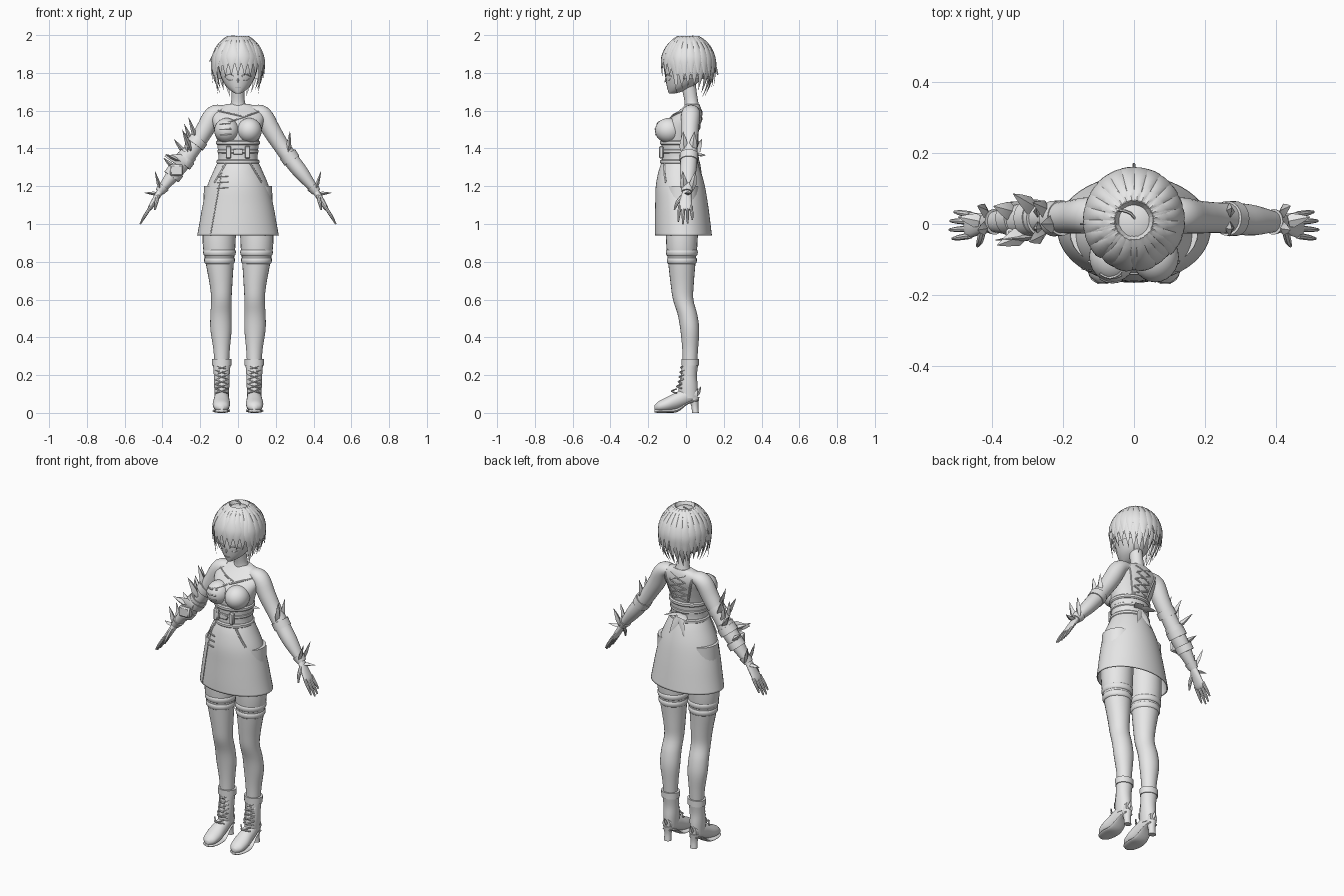
import bpy, bmesh, random
from math import sin, cos, pi, radians, sqrt
from mathutils import Vector
from mathutils.bvhtree import BVHTree

random.seed(4)
cube = bpy.data.objects.get("Cube")
if cube:
    bpy.data.objects.remove(cube, do_unlink=True)

grey = bpy.data.materials.new("light grey")
grey.use_nodes = True
grey.diffuse_color = (.8, .8, .8, 1)
grey.node_tree.nodes["Principled BSDF"].inputs["Base Color"].default_value = (.8, .8, .8, 1)

UP = Vector((0, 0, 1))
FRONT = Vector((0, -1, 0))
ACROSS = Vector((0, 1, 0))
surfaces = []


def finish(name, bm):
    bmesh.ops.recalc_face_normals(bm, faces=bm.faces)
    mesh = bpy.data.meshes.new(name)
    bm.to_mesh(mesh)
    bm.free()
    mesh.materials.append(grey)
    obj = bpy.data.objects.new(name, mesh)
    bpy.context.collection.objects.link(obj)
    return obj


def smooth(rows, steps):
    """Pass a Catmull-Rom curve through rows of equal length."""
    rows = [rows[0]] + list(rows) + [rows[-1]]
    out = []
    for i in range(1, len(rows) - 2):
        for k in range(steps):
            t = k / steps
            out.append([b + t * ((c - a) + t * ((2*a - 5*b + 4*c - d) + t * (3*(b - c) + d - a))) / 2
                        for a, b, c, d in zip(*rows[i - 1:i + 3])])
    return out + [list(rows[-1])]


def loft(name, rows, tangent=None, axis=ACROSS, sides=24, steps=4, side=1, cap=True, keep=False):
    """Skin elliptical sections (x, y, z, radius a, radius b) along a path."""
    rows = smooth(rows, steps) if steps > 1 else rows
    centres = [Vector(r[:3]) for r in rows]
    bm = bmesh.new()
    rings = []
    for i, (c, r) in enumerate(zip(centres, rows)):
        t = tangent or (centres[min(i + 1, len(rows) - 1)] - centres[max(i - 1, 0)]).normalized()
        a = axis.cross(t).normalized()
        b = t.cross(a)
        ring = []
        for k in range(sides):
            w = 2 * pi * k / sides
            p = c + a * max(r[3], .0006) * cos(w) + b * max(r[4], .0006) * sin(w)
            p.x *= side
            ring.append(bm.verts.new(p))
        rings.append(ring)
    for r, s in zip(rings, rings[1:]):
        for k in range(sides):
            n = (k + 1) % sides
            bm.faces.new((r[k], r[n], s[n], s[k]))
    if cap:
        bm.faces.new(rings[0])
        bm.faces.new(rings[-1])
    if keep:
        bm.normal_update()
        surfaces.append(BVHTree.FromBMesh(bm))
    return finish(name, bm)


def profile(name, rows, **kw):
    """Horizontal body sections given as (z, front y, back y, half width)."""
    return loft(name, [(0, (f + b) / 2, z, w, (b - f) / 2) for z, f, b, w in rows],
                tangent=UP, sides=48, **kw)


def tube(name, points, radius=.004, side=1, steps=3):
    return loft(name, [(*p, radius, radius) for p in points], sides=6, steps=steps, side=side,
                axis=Vector((.3, .8, .5)).normalized())


def hug(points, back=False):
    """Drop (x, z) points onto the clothes from the front or the back."""
    out, d = [], (-1 if back else 1)
    for x, z in points:
        hits = [h[0] for h in (s.ray_cast(Vector((x, -d, z)), Vector((0, d, 0))) for s in surfaces) if h[0]]
        if hits:
            out.append(min(hits, key=lambda h: h.y * d))
    return out


def line(a, b, n=7):
    return [tuple(p + (q - p) * i / n for p, q in zip(a, b)) for i in range(n + 1)]


def blade(name, base, tip, width=.025, thick=.006, side=1, axis=ACROSS):
    """Pointed leaf plate."""
    a, b = Vector(base), Vector(tip)
    rows = [(*a.lerp(b, t), thick * w, width * w) for t, w in ((0, .5), (.35, 1), (.7, .55), (1, .02))]
    loft(name, rows, sides=4, steps=1, side=side, axis=axis)


def box(name, centre, size):
    bm = bmesh.new()
    bmesh.ops.create_cube(bm, size=1)
    for v in bm.verts:
        v.co = Vector([c + s * p for c, s, p in zip(centre, size, v.co)])
    bmesh.ops.bevel(bm, geom=bm.edges[:], offset=min(size) * .2, segments=1, affect='EDGES')
    finish(name, bm)


def ball(name, centre, radii):
    bm = bmesh.new()
    bmesh.ops.create_uvsphere(bm, u_segments=24, v_segments=16, radius=1)
    for v in bm.verts:
        v.co = Vector([c + r * p for c, r, p in zip(centre, radii, v.co)])
    surfaces.append(BVHTree.FromBMesh(bm))
    return finish(name, bm)


# Torso, bust and neck
profile("torso", [(1.25, -.13, .07, .12), (1.33, -.12, .05, .1), (1.4, -.115, .05, .102),
                  (1.46, -.125, .06, .115), (1.52, -.115, .075, .13), (1.57, -.075, .085, .14),
                  (1.61, -.025, .08, .12), (1.635, 0, .07, .06)], keep=True)
for s in (1, -1):
    ball("bust", (s * .06, -.092, 1.495), (.066, .072, .066))
loft("neck", [(0, .035, 1.6, .055, .045), (0, .028, 1.65, .036, .036), (0, .01, 1.75, .036, .04)], tangent=UP)

# Corset belt with raised rims
profile("corset_belt", [(1.325, -.128, .058, .106), (1.36, -.127, .056, .104), (1.43, -.132, .062, .11)], keep=True)
for z, f, b, w in ((1.33, -.137, .066, .113), (1.385, -.133, .062, .109), (1.43, -.138, .069, .116)):
    profile("belt_rim", [(z - .012, f + .006, b - .006, w - .006), (z - .006, f, b, w),
                         (z + .006, f, b, w), (z + .012, f + .006, b - .006, w - .006)], steps=1)

# Flared open skirt
skirt = profile("skirt", [(1.33, -.128, .058, .106), (1.28, -.145, .078, .13), (1.2, -.16, .1, .163),
                          (1.1, -.163, .117, .187), (1, -.165, .13, .205), (.94, -.165, .137, .216)],
                cap=False, keep=True)
thickness = skirt.modifiers.new("thickness", 'SOLIDIFY')
thickness.thickness = .006
tube("skirt_overlap", hug(line((-.08, 1.31), (-.145, .945))), .003)
for z in (1.25, 1.22, 1.19):
    tube("skirt_lace", hug(line((-.11, z), (-.05, z + .004))), .004)

# Bodice straps, laces, buckles and hip chain
tube("diagonal_strap", hug(line((.125, 1.6), (-.07, 1.53))), .005)
tube("neckline_trim", hug(line((-.11, 1.6), (.02, 1.57))), .005)
for z in (1.47, 1.5, 1.53):
    tube("bodice_lace", hug(line((-.095, z), (-.035, z + .004))), .004)
for x in (-.05, .05):
    box("buckle", (x, -.131, 1.38), (.028, .022, .065))
box("belt_plate", (0, -.137, 1.383), (.05, .012, .03))
for s in (1, -1):
    tube("hip_chain", hug(line((s * .065, 1.32), (s * .125, 1.22))), .006)
    tube("back_strap", hug(line((s * .09, 1.6), (s * .045, 1.44)), True), .006)
    for z in (1.45, 1.49, 1.53, 1.57):
        tube("back_lace", hug(line((s * .05, z), (s * -.05, z + .04)), True), .004)
    # Bow behind the waist
    blade("bow_loop", (0, .06, 1.37), (s * .075, .1, 1.36), .03, .008)
    blade("bow_tail", (0, .06, 1.36), (s * .05, .085, 1.25), .006, .02)

# Head and face
loft("head", [(0, -.078, 1.69, .01, .012), (0, -.055, 1.703, .035, .04), (0, -.028, 1.735, .068, .075),
              (0, -.01, 1.79, .095, .1), (0, 0, 1.85, .104, .105), (0, .005, 1.92, .09, .095),
              (0, .01, 1.97, .04, .045)], tangent=UP, keep=True)
blade("nose", (0, -.098, 1.775), (0, -.114, 1.748), .008, .007)
tube("mouth", hug(line((-.016, 1.722), (.016, 1.722))), .002)
for s in (1, -1):
    tube("upper_eyelid", hug([(s * .02, 1.782), (s * .038, 1.793), (s * .055, 1.79), (s * .068, 1.78)]), .004)
    tube("lower_eyelid", hug([(s * .028, 1.763), (s * .045, 1.76), (s * .06, 1.768)]), .002)

# Hair cap, leaving the face open
bm = bmesh.new()
bmesh.ops.create_uvsphere(bm, u_segments=32, v_segments=24, radius=1)
bmesh.ops.delete(bm, geom=[f for f in bm.faces if f.calc_center_median().z < -.5 or
                           (f.calc_center_median().z < .1 and f.calc_center_median().y < -.1)], context='FACES')
for v in bm.verts:
    v.co = Vector((v.co.x * .129, v.co.y * .133 + .008, v.co.z * .145 + 1.84))
finish("hair_cap", bm)


def lock(angle, tip, width, lift=1.0, tuck=.3):
    """Hair lock from the crown over the skull to its pointed tip."""
    ca, sa, rows = sin(radians(angle)), -cos(radians(angle)), []
    for t in (0, .2, .4, .6, .75, .9, 1):
        z = 1.985 - (1.985 - tip) * t ** 1.5
        h = (z - 1.84) / .155
        r = sqrt(max(0, 1 - h * h)) if h > 0 else 1 - tuck * h * h
        r *= lift
        w = width * (.4 + t if t < .6 else 2.5 * (1 - t))
        rows.append((ca * .131 * r, sa * .137 * r + .01, z, .012 * (1.03 - t), w))
    loft("hair_lock", rows, sides=8, axis=Vector((-sa, ca, 0)), steps=3)


for a in range(-180, 180, 15):
    front = abs(a) < 50
    tip = 1.775 + .012 * random.random() if front else 1.69 + .04 * random.random()
    if abs(a) > 120:
        tip -= .02
    lock(a, tip, .03, 1 + .05 * random.random(), .12 if front else .32)
    if not front:
        lock(a + 7, tip + .05, .026, 1.07, .12)
for a in (-62, 62):
    lock(a, 1.69, .026, 1.02, .1)
tube("top_curl", [(.01, 0, 1.97), (-.01, .03, 1.992), (-.05, .04, 1.99), (-.075, .03, 1.965)], .004)
tube("stray_side_hair", [(-.05, 0, 1.96), (-.11, 0, 1.93), (-.15, 0, 1.86)], .003)
tube("stray_back_hair", [(0, .08, 1.95), (0, .14, 1.89), (0, .168, 1.79)], .004)

for s in (1, -1):
    # Arms and hands
    loft("arm", [(.075, .03, 1.6, .03, .04), (.13, .025, 1.58, .046, .05), (.175, .02, 1.5, .048, .047),
                 (.225, .018, 1.42, .043, .043), (.285, .015, 1.335, .042, .044), (.34, .01, 1.265, .038, .042),
                 (.415, .005, 1.17, .019, .023)], side=s)
    loft("palm", [(.41, .005, 1.175, .018, .022), (.435, 0, 1.135, .016, .03), (.462, -.003, 1.09, .013, .036),
                  (.472, -.003, 1.075, .008, .03)], side=s, sides=16)
    for k, reach in enumerate((.86, 1, .96, .76)):
        y = -.033 + .02 * k
        loft("finger", [(.46, y, 1.095, .009, .009), (.46 + .035 * reach, y * 1.15, 1.095 - .055 * reach, .008, .008),
                        (.46 + .058 * reach, y * 1.25, 1.095 - .095 * reach, .004, .004)], side=s, sides=8)
    loft("thumb", [(.425, -.015, 1.15, .01, .012), (.432, -.045, 1.115, .01, .01), (.44, -.062, 1.075, .004, .004)],
         side=s, sides=8)
    # Cuffs and pointed flares at elbow and wrist
    loft("sleeve_cuff", [(.262, .016, 1.37, .048, .049), (.285, .015, 1.335, .047, .049)], side=s, steps=1)
    loft("wrist_cuff", [(.392, .006, 1.2, .033, .036), (.415, .005, 1.17, .024, .028)], side=s, steps=1)
    for y in (-.01, .03):
        blade("elbow_flare", (.265, y, 1.37), (.275, y * 1.5, 1.49), .024, .014, s)
        blade("wrist_flare", (.41, y, 1.18), (.44, y * 1.7, 1.28), .02, .01, s)
    blade("wrist_point", (.42, .005, 1.16), (.495, .02, 1.165), .02, .01, s)

    # Legs and stocking bands
    loft("leg", [(.095, -.02, 1.2, .085, .088), (.1, -.022, .92, .088, .084), (.097, -.022, .8, .075, .073),
                 (.09, -.02, .68, .06, .061), (.088, -.015, .6, .054, .054), (.09, .008, .52, .056, .052),
                 (.09, .02, .44, .056, .05), (.087, .022, .34, .044, .042), (.086, .02, .24, .037, .037)],
         tangent=UP, side=s)
    for z, r in ((.848, .083), (.806, .078)):
        loft("stocking_band", [(.098, -.022, z + d, r + g, r - .002 + g) for d, g in
                               ((-.018, -.005), (-.01, .002), (.01, .003), (.018, -.005))], tangent=UP, side=s, steps=2)

    # Laced boots with block heels
    loft("boot_shaft", [(.086, .022, .285, .05, .044), (.086, .022, .262, .047, .043), (.086, .016, .2, .042, .042),
                        (.086, .012, .14, .04, .05), (.086, .012, .08, .036, .05)], tangent=UP, side=s)
    loft("boot_cuff", [(.086, .022, .286, .053, .046), (.086, .022, .25, .051, .046)], tangent=UP, side=s, steps=1)
    loft("boot_foot", [(.086, .062, .1, .024, .03), (.086, .01, .09, .036, .045), (.087, -.05, .065, .042, .045),
                       (.088, -.1, .046, .046, .038), (.088, -.145, .034, .037, .027), (.088, -.166, .028, .012, .012)],
         tangent=FRONT, axis=UP, side=s)
    loft("sole", [(.086, .06, .066, .026, .006), (.086, .01, .052, .032, .007), (.087, -.045, .015, .042, .01),
                  (.088, -.1, .01, .047, .01), (.088, -.15, .01, .036, .01), (.088, -.168, .012, .014, .008)],
         tangent=FRONT, axis=UP, side=s)
    loft("heel", [(.086, .05, 0, .021, .018), (.086, .046, .04, .02, .019), (.086, .04, .085, .029, .031)],
         tangent=UP, side=s, sides=16)
    blade("heel_wing", (.086, .055, .09), (.086, .08, .14), .012, .01, s)
    for k in range(6):
        z = .105 + .025 * k
        y = -.032 + .0006 / (z - .09) * -1 + .012 * k / 5
        for d in (1, -1):
            tube("boot_lace", [(.086 - d * .032, y + .022, z), (.086, y - .004, z + .01),
                               (.086 + d * .032, y + .022, z + .022)], .004, s)

# Layered armour on the right arm only
for y, z, x, tip in ((.0, 1.43, -.215, (-.262, .0, 1.565)), (.03, 1.41, -.235, (-.285, .06, 1.53)),
                     (-.02, 1.39, -.25, (-.295, -.05, 1.5)), (.035, 1.36, -.27, (-.34, .085, 1.45)),
                     (-.025, 1.33, -.3, (-.385, -.06, 1.37)), (.03, 1.29, -.33, (-.395, .05, 1.35))):
    blade("arm_scale", (x, y, z), tip, .026, .014)
for x, z, r in ((-.215, 1.435, .05), (-.285, 1.335, .052), (-.34, 1.265, .047)):
    loft("arm_band", [(x + .012, .017, z + .016, r, r), (x - .012, .015, z - .016, r, r)], steps=1)
box("forearm_guard", (-.325, -.03, 1.285), (.07, .035, .06))
blade("forearm_crest", (-.27, -.035, 1.33), (-.39, -.045, 1.36), .01, .03)

bpy.ops.object.select_all(action='DESELECT')
for obj in bpy.context.scene.objects:
    if obj.type == 'MESH':
        obj.select_set(True)
        bpy.context.view_layer.objects.active = obj
bpy.ops.object.shade_smooth_by_angle(angle=radians(40))
